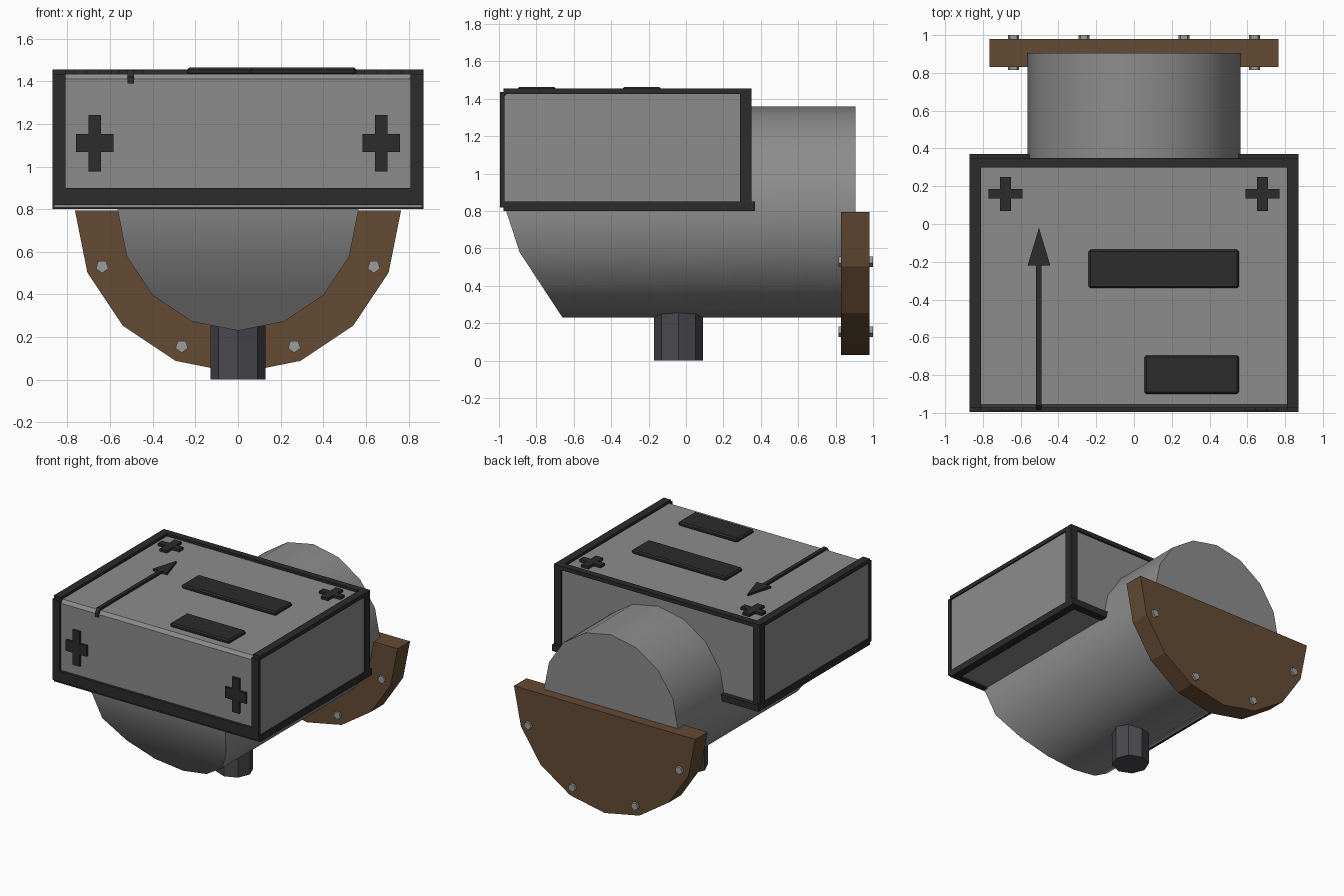
import bpy, bmesh, math
from mathutils import Vector

if "Cube" in bpy.data.objects:
    bpy.data.objects.remove(bpy.data.objects["Cube"])


def material(name, rgb):
    m = bpy.data.materials.new(name)
    m.diffuse_color = (*rgb, 1)
    m.use_nodes = True
    m.node_tree.nodes["Principled BSDF"].inputs["Base Color"].default_value = m.diffuse_color
    return m


GREY = material("grey metal", (0.26, 0.265, 0.26))
DARK = material("dark trim", (0.025, 0.025, 0.025))
BROWN = material("brown flange", (0.13, 0.07, 0.034))
IRON = material("foot iron", (0.068, 0.066, 0.075))
STEEL = material("bolt steel", (0.33, 0.34, 0.33))


def finish(name, bm, mat, smooth=False):
    bmesh.ops.recalc_face_normals(bm, faces=bm.faces[:])
    me = bpy.data.meshes.new(name)
    bm.to_mesh(me)
    bm.free()
    me.materials.append(mat)
    ob = bpy.data.objects.new(name, me)
    bpy.context.collection.objects.link(ob)
    if smooth:
        bpy.ops.object.select_all(action='DESELECT')
        bpy.context.view_layer.objects.active = ob
        ob.select_set(True)
        bpy.ops.object.shade_smooth_by_angle(angle=math.radians(32))
    return ob


def prism(name, pts, axis, lo, hi, mat):
    """Extrude a 2D outline from lo to hi along an axis."""
    place = {'x': lambda a, b, t: (t, a, b),
             'y': lambda a, b, t: (a, t, b),
             'z': lambda a, b, t: (a, b, t)}[axis]
    bm = bmesh.new()
    f = bm.faces.new([bm.verts.new(place(a, b, lo)) for a, b in pts])
    new = bmesh.ops.extrude_face_region(bm, geom=[f])['geom']
    move = Vector(place(0, 0, hi - lo))
    bmesh.ops.translate(bm, vec=move, verts=[v for v in new if isinstance(v, bmesh.types.BMVert)])
    return finish(name, bm, mat)


def box(name, x0, x1, y0, y1, z0, z1, mat, bevel=0):
    ob = prism(name, [(x0, y0), (x1, y0), (x1, y1), (x0, y1)], 'z', z0, z1, mat)
    if bevel:
        b = ob.modifiers.new("bevel", 'BEVEL')
        b.width = bevel
        b.segments = 1
    return ob


def ring(cx, cy, r, n, start=0.0, count=None):
    return [(cx + r * math.cos(start + 2 * math.pi * i / n),
             cy + r * math.sin(start + 2 * math.pi * i / n)) for i in range(count or n)]


def cross(cx, cy, w, h, bw, bh):
    """Plus outline: half sizes w, h and half bar widths bw, bh."""
    q = [(w, -bh), (w, bh), (bw, bh), (bw, h), (-bw, h), (-bw, bh),
         (-w, bh), (-w, -bh), (-bw, -bh), (-bw, -h), (bw, -h), (bw, -bh)]
    return [(cx + a, cy + b) for a, b in q]


# Housing with a chamfered front top edge
prism("housing", [(-0.975, 0.81), (0.335, 0.81), (0.335, 1.435), (-0.955, 1.435),
                  (-0.975, 1.41)], 'x', -0.86, 0.86, GREY)

# Dark trim along the edges of the housing
for s, side in ((-1, "left"), (1, "right")):
    xa, xb = sorted((s * 0.81, s * 0.87))
    box(side + "_front_post", xa, xb, -0.995, -0.97, 0.82, 1.435, DARK)
    box(side + "_rear_post", xa, xb, 0.29, 0.35, 0.80, 1.455, DARK)
    box(side + "_top_rail", xa, xb, -0.975, 0.35, 1.425, 1.455, DARK)
    box(side + "_bottom_rail", xa, xb, -0.975, 0.37, 0.80, 0.85, DARK)
    # Plus marks on the top and the front
    prism(side + "_top_plus", cross(s * 0.68, 0.16, 0.09, 0.09, 0.03, 0.025),
          'z', 1.43, 1.455, DARK)
    prism(side + "_front_plus", cross(s * 0.672, 1.11, 0.088, 0.133, 0.03, 0.042),
          'y', -0.99, -0.97, DARK)
box("front_bottom_rail", -0.87, 0.87, -0.995, -0.97, 0.82, 0.90, DARK)
box("front_lip", -0.87, 0.87, -0.975, -0.93, 0.80, 0.82, DARK)
box("rear_top_rail", -0.87, 0.87, 0.30, 0.35, 1.425, 1.455, DARK)
box("rear_bottom_rail", -0.87, 0.87, 0.31, 0.37, 0.80, 0.85, DARK)

# Raised plates on the lid
box("large_lid_plate", -0.24, 0.555, -0.34, -0.135, 1.43, 1.464, DARK, 0.01)
box("small_lid_plate", 0.055, 0.555, -0.90, -0.695, 1.43, 1.464, DARK, 0.01)

# Arrow on the lid, folding over the front edge
prism("arrow_shaft", [(-0.985, 1.39), (-0.97, 1.39), (-0.95, 1.43), (-0.2, 1.43),
                      (-0.2, 1.452), (-0.96, 1.452), (-0.985, 1.42)],
      'x', -0.518, -0.489, DARK)
prism("arrow_head", [(-0.563, -0.22), (-0.443, -0.22), (-0.503, -0.02)], 'z', 1.43, 1.452, DARK)

# Barrel: 16 sides, flat back, front end cut back towards the bottom
CZ, R, N = 0.795, 0.565, 16
bm = bmesh.new()
front, back = [], []
for x, z in ring(0, CZ, R, N, -math.pi / 2):
    if z < 0.58:
        y = -0.66 - 0.23 * (z - 0.23) / 0.35
    else:
        y = max(-0.96, -0.89 - 0.07 * (z - 0.58) / 0.215)
    front.append(bm.verts.new((x, y, z)))
    back.append(bm.verts.new((x, 0.905, z)))
bm.faces.new(back)
for i in range(N):
    j = (i + 1) % N
    bm.faces.new((front[i], front[j], back[j], back[i]))
bm.faces.new((front[0], front[1], front[-1]))
for i in range(1, N // 2 - 1):
    bm.faces.new((front[i], front[i + 1], front[N - i - 1], front[N - i]))
bm.faces.new((front[7], front[8], front[9]))
finish("barrel", bm, GREY, smooth=True)

# Half-round flange with bolts
prism("flange", ring(0, CZ, 0.765, N, math.pi, 9), 'y', 0.83, 0.98, BROWN)
for i, a in enumerate((202.5, 247.5, 292.5, 337.5)):
    a = math.radians(a)
    prism(f"bolt_{i + 1}", ring(0.69 * math.cos(a), CZ + 0.69 * math.sin(a), 0.031, 5, -math.pi / 2),
          'y', 0.815, 1.0, STEEL)

# Octagonal foot
prism("foot", ring(0, -0.04, 0.13, 8), 'z', 0.0, 0.26, IRON)
